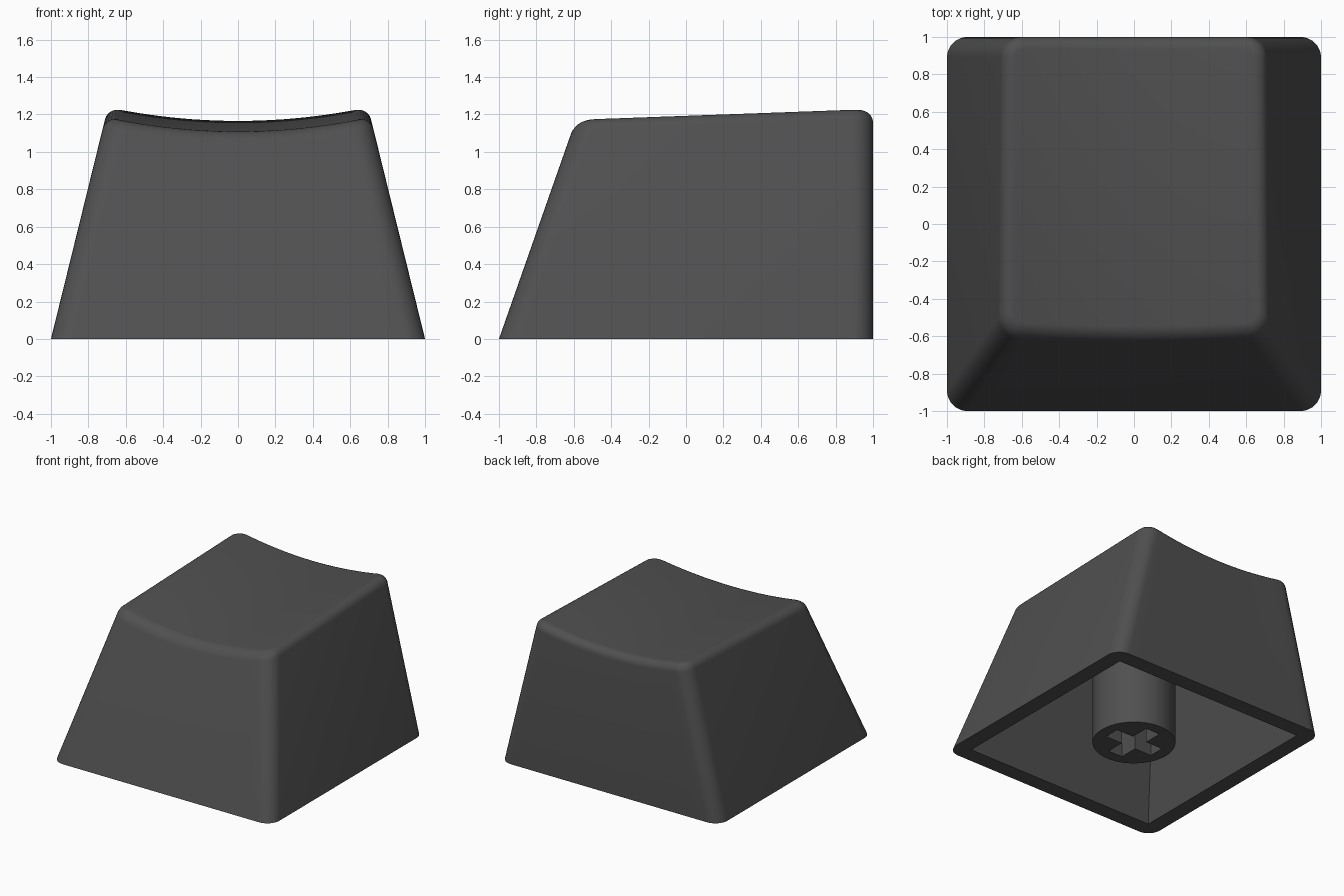
import bpy, bmesh, math

if "Cube" in bpy.data.objects:
    bpy.data.objects.remove(bpy.data.objects["Cube"])

CORNER, FILLET, WALL, CEILING = 0.11, 0.065, 0.13, 0.95

dark = bpy.data.materials.new("dark_plastic")
dark.diffuse_color = (0.08, 0.08, 0.08, 1)
dark.use_nodes = True
dark.node_tree.nodes["Principled BSDF"].inputs["Base Color"].default_value = dark.diffuse_color


def finish(bm, name):
    bmesh.ops.remove_doubles(bm, verts=bm.verts, dist=1e-5)
    bmesh.ops.recalc_face_normals(bm, faces=bm.faces)
    mesh = bpy.data.meshes.new(name)
    bm.to_mesh(mesh)
    bm.free()
    ob = bpy.data.objects.new(name, mesh)
    bpy.context.collection.objects.link(ob)
    mesh.materials.append(dark)
    bpy.ops.object.select_all(action='DESELECT')
    ob.select_set(True)
    bpy.context.view_layer.objects.active = ob
    bpy.ops.object.shade_smooth_by_angle(angle=math.radians(30))
    return ob


def dish(x, y):
    """Height of the scooped, slightly tilted top."""
    return 1.13 + 0.038 * y + 0.15 * x * x


def outline(inset, arc=8, edge=20):
    """Rounded-rectangle ring as functions of height; front half then back half."""
    r = max(CORNER - inset, 0)

    def point(z, sx, sy, a, t):
        hw = 1 - 0.246 * z - inset - r
        front, back = -1 + 0.351 * z + inset + r, 1 - inset - r
        cx = hw * (sx if t is None else t)
        return cx + r * math.cos(a), (front if sy < 0 else back) + r * math.sin(a)

    specs = []
    for sy, first in ((-1, -1), (1, 1)):
        base = math.pi if sy < 0 else 0
        for i in range(arc + 1):
            specs.append((first, sy, base + i / arc * math.pi / 2, None))
        for i in range(1, edge):
            specs.append((0, sy, base + math.pi / 2, first * (1 - 2 * i / edge)))
        for i in range(arc + 1):
            specs.append((-first, sy, base + (1 + i / arc) * math.pi / 2, None))
    return [lambda z, s=s: point(z, *s) for s in specs]


def flat_ring(bm, z, inset):
    return [bm.verts.new((*p(z), z)) for p in outline(inset)]


def dish_ring(bm, drop, inset):
    ring = []
    for p in outline(inset):
        z = 1.17
        for _ in range(6):
            z = dish(*p(z)) - drop
        ring.append(bm.verts.new((*p(z), z)))
    return ring


def bridge(bm, a, b):
    n = len(a)
    for i in range(n):
        j = (i + 1) % n
        bm.faces.new((a[i], a[j], b[j], b[i]))


def cap(bm, ring):
    # strips running from the front half of the ring to the back half
    n = len(ring)
    for i in range(n // 2 - 1):
        bm.faces.new((ring[i], ring[i + 1], ring[n - 2 - i], ring[n - 1 - i]))


# Hollow shell: ceiling, inner wall, rim, outer wall, rounded top edge, dish
bm = bmesh.new()
rings = [flat_ring(bm, CEILING, WALL), flat_ring(bm, 0, WALL), flat_ring(bm, 0, 0)]
for i in range(7):
    a = i / 6 * math.pi / 2
    rings.append(dish_ring(bm, FILLET * (1 - math.sin(a)), FILLET * (1 - math.cos(a))))
for a, b in zip(rings, rings[1:]):
    bridge(bm, a, b)
cap(bm, rings[0])
cap(bm, rings[-1])
finish(bm, "keycap_shell")

# Stem: round post with a cross-shaped socket in its lower end
L, W, DEPTH, R, SEG = 0.22, 0.065, 0.45, 0.312, 64
circle = [(R * math.cos(2 * math.pi * i / SEG), R * math.sin(2 * math.pi * i / SEG))
          for i in range(SEG)]
cross = []
for q in range(4):
    c, s = round(math.cos(q * math.pi / 2)), round(math.sin(q * math.pi / 2))
    cross += [(x * c - y * s, x * s + y * c) for x, y in ((L, -W), (L, W), (W, W))]

bm = bmesh.new()
end_edges = []
for pts, top in ((circle, CEILING + 0.02), (cross, DEPTH)):
    low = [bm.verts.new((x, y, 0)) for x, y in pts]
    high = [bm.verts.new((x, y, top)) for x, y in pts]
    bridge(bm, low, high)
    bm.faces.new(high)
    end_edges += [bm.edges.get((low[i - 1], low[i])) for i in range(len(low))]
bmesh.ops.triangle_fill(bm, edges=end_edges, use_beauty=True, normal=(0, 0, -1))
finish(bm, "stem")
